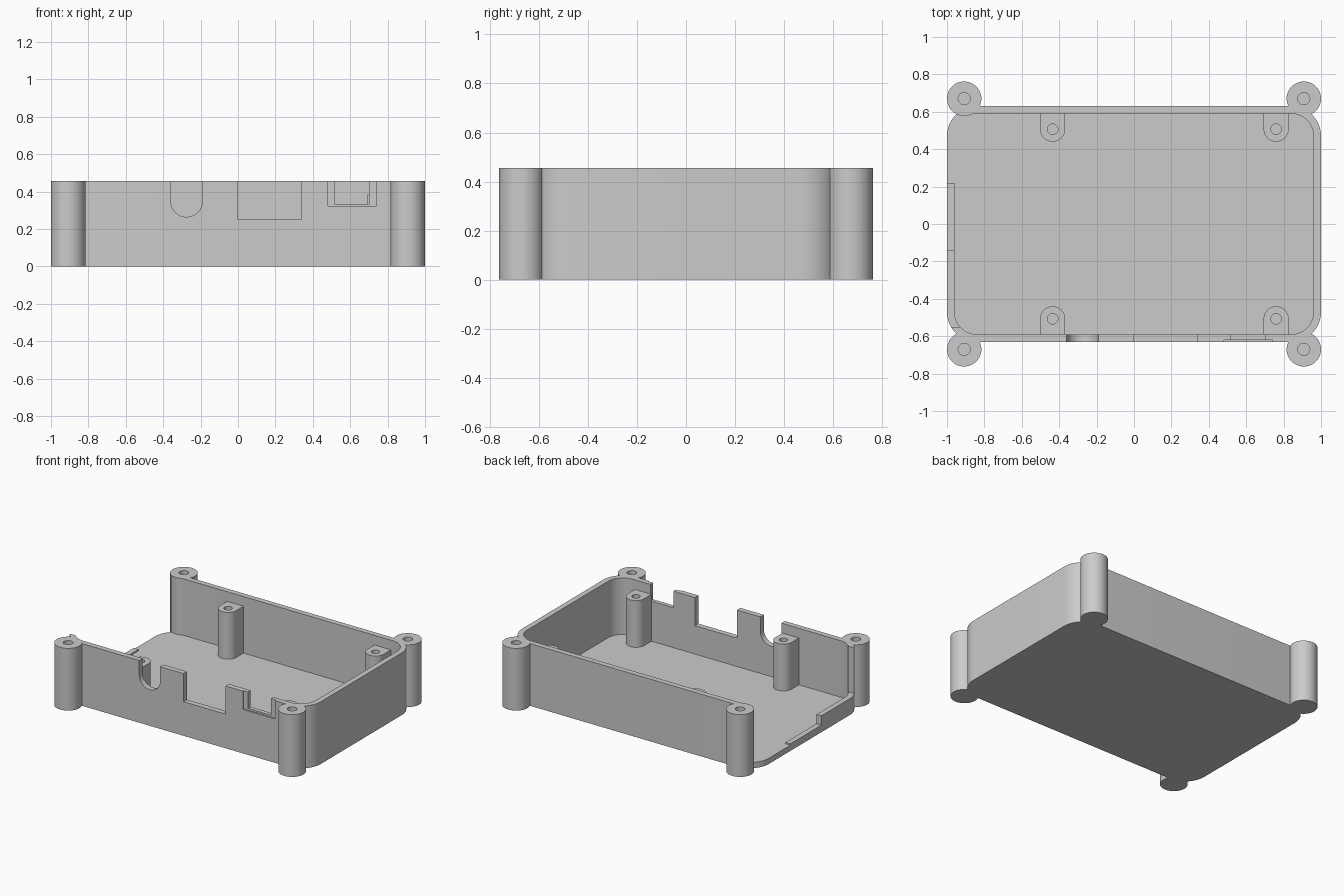
import bpy, bmesh
from math import pi, sin, cos, radians

if "Cube" in bpy.data.objects:
    bpy.data.objects.remove(bpy.data.objects["Cube"])

H = 0.456      # overall height
FLOOR = 0.042  # floor thickness

grey = bpy.data.materials.new("light grey plastic")
grey.use_nodes = True
grey.diffuse_color = (0.6, 0.6, 0.6, 1)
grey.node_tree.nodes["Principled BSDF"].inputs["Base Color"].default_value = (0.6, 0.6, 0.6, 1)


def arc(cx, cy, r, start, end, n):
    return [(cx + r * cos(start + (end - start) * i / n),
             cy + r * sin(start + (end - start) * i / n)) for i in range(n + 1)]


def circle(cx, cy, r, n=48):
    return arc(cx, cy, r, 0, 2 * pi, n)[:-1]


def rounded_rect(hx, hy, r):
    pts = []
    for k, (sx, sy) in enumerate([(1, 1), (-1, 1), (-1, -1), (1, -1)]):
        pts += arc(sx * (hx - r), sy * (hy - r), r, k * pi / 2, (k + 1) * pi / 2, 16)
    return pts


def rect(x0, x1, y0, y1):
    return [(x0, y0), (x1, y0), (x1, y1), (x0, y1)]


def prism(name, outline, lo, hi, axis="z"):
    """Extrude an outline along z, or an x-z outline along y."""
    place = (lambda u, v, w: (u, v, w)) if axis == "z" else (lambda u, v, w: (u, w, v))
    bm = bmesh.new()
    a = [bm.verts.new(place(u, v, lo)) for u, v in outline]
    b = [bm.verts.new(place(u, v, hi)) for u, v in outline]
    bm.faces.new(a)
    bm.faces.new(b)
    n = len(a)
    for i in range(n):
        j = (i + 1) % n
        bm.faces.new((a[i], a[j], b[j], b[i]))
    bmesh.ops.recalc_face_normals(bm, faces=bm.faces)
    mesh = bpy.data.meshes.new(name)
    bm.to_mesh(mesh)
    bm.free()
    mesh.materials.append(grey)
    obj = bpy.data.objects.new(name, mesh)
    bpy.context.collection.objects.link(obj)
    return obj


def cut(obj, cutter):
    cutter.hide_render = True
    mod = obj.modifiers.new("cut", "BOOLEAN")
    mod.operation, mod.solver, mod.object = "DIFFERENCE", "EXACT", cutter
    bpy.context.view_layer.objects.active = obj
    bpy.ops.object.modifier_apply(modifier=mod.name)
    bpy.data.objects.remove(cutter)


def smooth(obj):
    bpy.ops.object.select_all(action="DESELECT")
    obj.select_set(True)
    bpy.context.view_layer.objects.active = obj
    bpy.ops.object.shade_smooth_by_angle(angle=radians(30))


# Open tray with rounded corners
tray = prism("tray", rounded_rect(1.0, 0.63, 0.16), 0, H)
cut(tray, prism("cavity", rounded_rect(0.96, 0.59, 0.12), FLOOR, 1))

# Open end with stepped sill
for y0, y1, z in [(-0.55, -0.14, 0.12), (-0.14, 0.22, 0.052), (0.22, 0.585, FLOOR)]:
    cut(tray, prism("end_opening", rect(-1.1, -0.86, y0, y1), z, 1))

# Connector notches in the front wall
slot = [(-0.19, 0.6), (-0.36, 0.6)] + arc(-0.275, 0.35, 0.085, pi, 2 * pi, 24)
notches = [slot, rect(0, 0.34, 0.25, 0.6), rect(0.515, 0.70, 0.335, 0.6)]
for outline in notches:
    cut(tray, prism("notch", outline, -0.7, -0.55, "y"))

# Shallow outer recess around the small notch
cut(tray, prism("recess", rect(0.48, 0.74, 0.322, 0.6), -0.7, -0.62, "y"))
smooth(tray)

for sx, side in [(1, "left"), (-1, "right")]:
    for sy, end in [(1, "back"), (-1, "front")]:
        # Corner screw post
        x, y = sx * 0.908, sy * 0.67
        post = prism(f"{end}_{side}_screw_post", circle(x, y, 0.092), 0, H)
        cut(post, prism("screw_hole", circle(x, y, 0.032), 0.08, 1))
        smooth(post)

        # Board standoff running into the wall
        x, y, r = (0.76 if sx > 0 else -0.435), sy * 0.507, 0.067
        outline = arc(x, y, r, 0, -sy * pi, 24) + [(x - r, sy * 0.6), (x + r, sy * 0.6)]
        standoff = prism(f"{end}_{side}_standoff", outline, FLOOR - 0.01, 0.385)
        # Keep the front corner standoff clear of the notch sill
        if sx > 0 and sy < 0:
            cut(standoff, prism("clearance", rect(0.5, 0.7, 0.335, 0.6), -0.7, -0.59, "y"))
        cut(standoff, prism("pilot_hole", circle(x, y, 0.028, 32), 0.1, 1))
        smooth(standoff)
